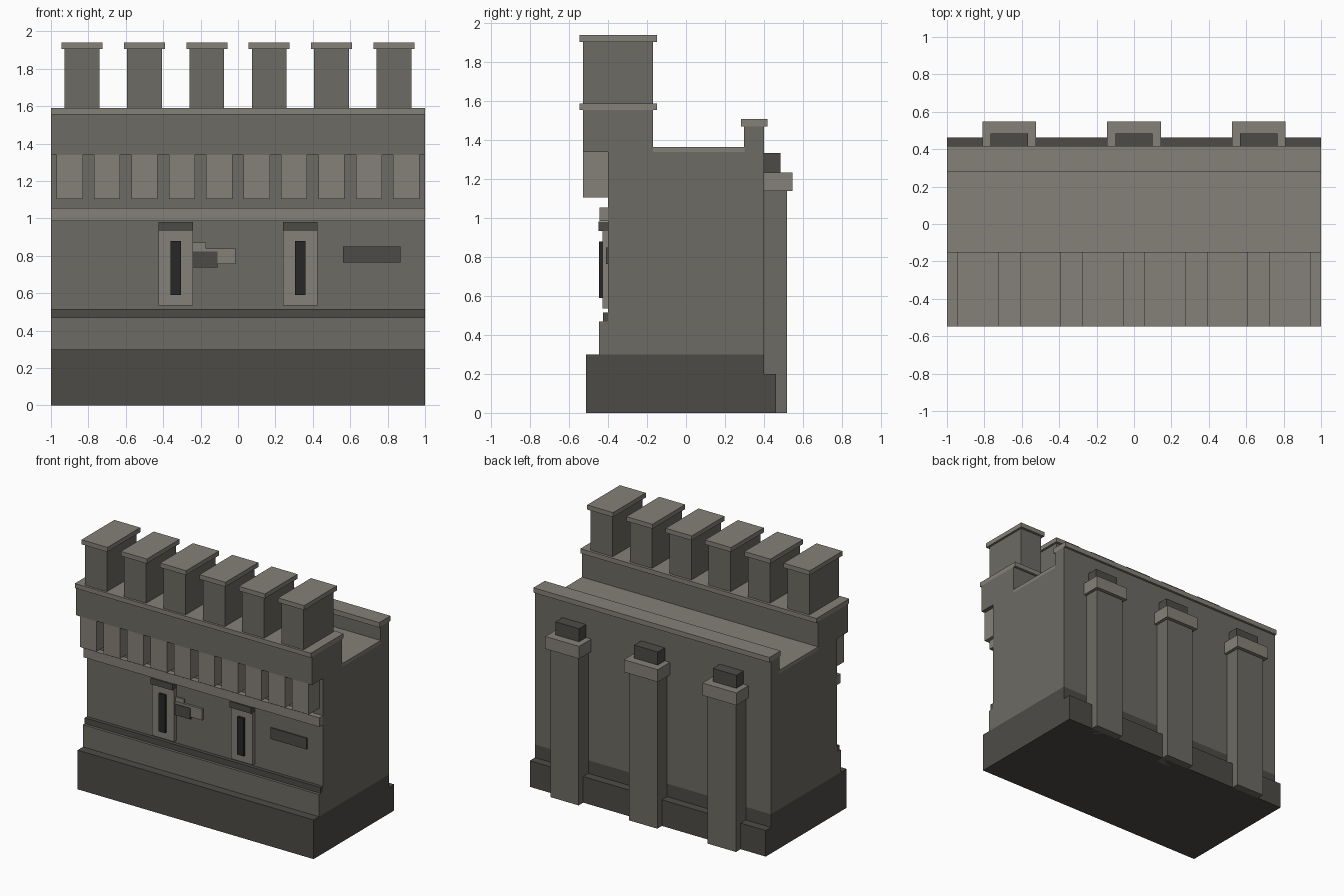
import bpy

if "Cube" in bpy.data.objects:
    bpy.data.objects.remove(bpy.data.objects["Cube"])


def material(name, rgb):
    m = bpy.data.materials.new(name)
    m.diffuse_color = (*rgb, 1)
    m.use_nodes = True
    m.node_tree.nodes["Principled BSDF"].inputs["Base Color"].default_value = m.diffuse_color
    return m


STONE = material("stone", (0.15, 0.145, 0.127))
LIGHT = material("light_stone", (0.235, 0.22, 0.19))
DARK = material("dark_stone", (0.075, 0.071, 0.063))
BLACK = material("shadow", (0.02, 0.02, 0.02))


def box(name, x, y, z, mat):
    """Box from (min, max) ranges along each axis."""
    bpy.ops.mesh.primitive_cube_add(
        size=1, location=[(a + b) / 2 for a, b in (x, y, z)])
    ob = bpy.context.object
    ob.name = name
    ob.scale = [b - a for a, b in (x, y, z)]
    bpy.ops.object.transform_apply(location=False, rotation=False, scale=True)
    ob.data.materials.append(mat)
    return ob


def span(c, width):
    return (c - width / 2, c + width / 2)


FULL = (-1, 1)

# Base and wall body
box("base", FULL, (-0.513, 0.4), (0, 0.3), DARK)
box("wall_body", FULL, (-0.4, 0.4), (0.3, 1.34), STONE)
box("rear_plinth", FULL, (0.4, 0.463), (0, 0.2), DARK)

# Front courses
box("lower_step", FULL, (-0.448, -0.4), (0.3, 0.47), STONE)
box("lower_course", FULL, (-0.427, -0.4), (0.47, 0.515), DARK)
box("string_course", FULL, (-0.443, -0.4), (0.985, 1.055), LIGHT)

# Walkway and rear parapet
box("walkway", FULL, (-0.17, 0.3), (1.34, 1.365), LIGHT)
box("rear_parapet", FULL, (0.298, 0.4), (1.34, 1.47), STONE)
box("rear_coping", FULL, (0.282, 0.418), (1.47, 1.508), LIGHT)

# Front parapet carried on corbels
box("front_parapet", FULL, (-0.53, -0.17), (1.34, 1.555), STONE)
box("front_coping", FULL, (-0.547, -0.15), (1.555, 1.59), LIGHT)
for i in range(10):
    box("corbel", span(-0.9 + 0.2 * i, 0.14), (-0.53, -0.4), (1.105, 1.34), LIGHT)

# Merlons with caps
for i in range(6):
    c = (i - 2.5) / 3
    box("merlon", span(c, 0.186), (-0.53, -0.17), (1.59, 1.905), STONE)
    box("merlon_cap", span(c, 0.22), (-0.547, -0.15), (1.905, 1.94), LIGHT)

# Arrow slits
for c in (-1 / 3, 1 / 3):
    box("slit_frame", span(c, 0.185), (-0.43, -0.4), (0.535, 0.935), LIGHT)
    box("slit_opening", span(c, 0.055), (-0.447, -0.4), (0.59, 0.88), BLACK)
    box("slit_lintel", span(c, 0.185), (-0.449, -0.4), (0.935, 0.982), DARK)

# Loose facing stones
box("facing_stone", (-0.42, -0.17), (-0.412, -0.4), (0.785, 0.872), LIGHT)
box("facing_stone", (-0.3, -0.013), (-0.416, -0.4), (0.755, 0.84), LIGHT)
box("facing_stone", (-0.38, -0.11), (-0.421, -0.4), (0.738, 0.822), DARK)
box("facing_stone", (0.562, 0.868), (-0.41, -0.4), (0.765, 0.85), DARK)

# Rear buttresses
for c in (-2 / 3, 0, 2 / 3):
    box("buttress", span(c, 0.24), (0.4, 0.519), (0, 1.14), STONE)
    box("buttress_cap", span(c, 0.287), (0.4, 0.547), (1.14, 1.235), LIGHT)
    box("buttress_top", span(c, 0.2), (0.4, 0.485), (1.235, 1.335), DARK)
